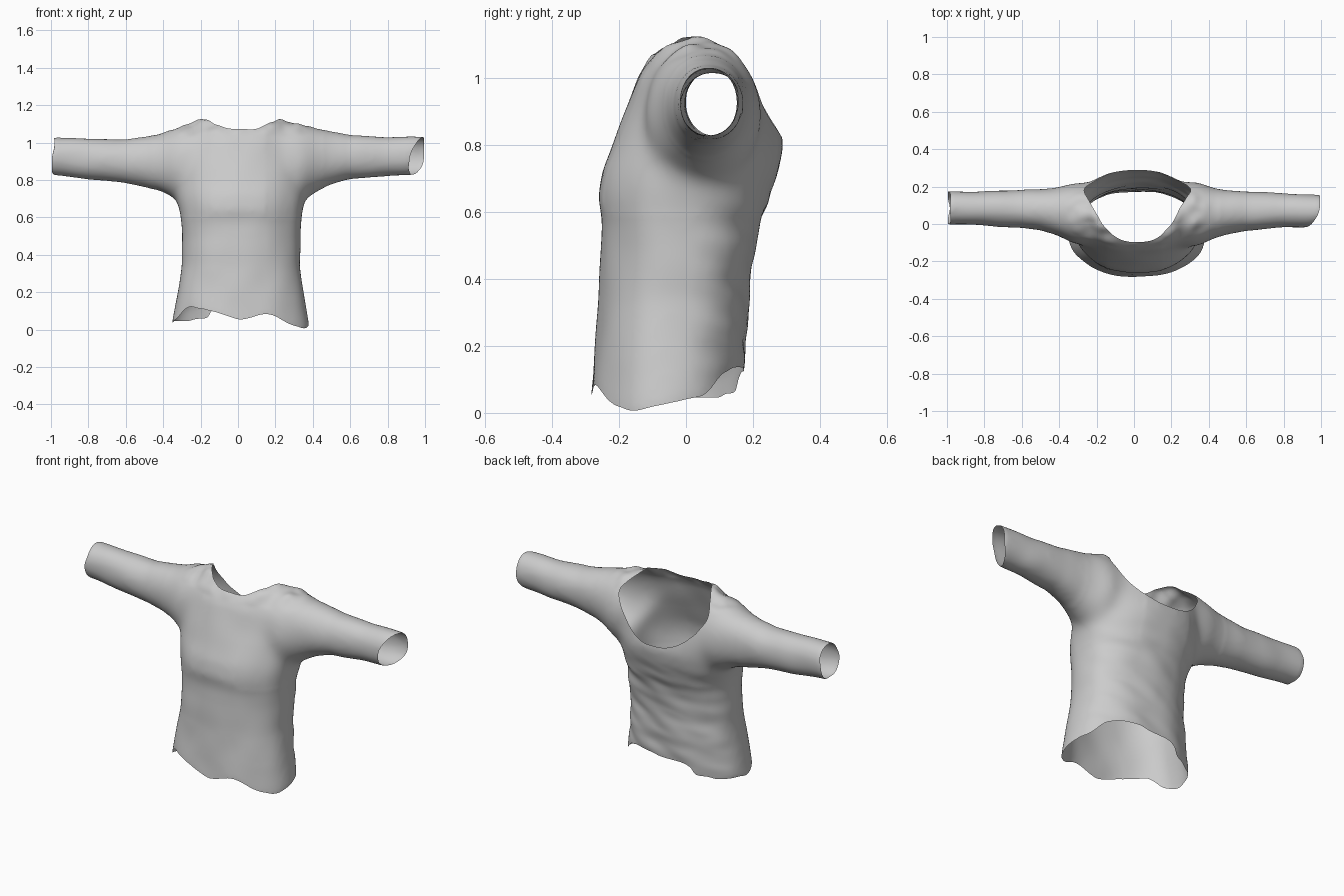
import bpy, bmesh, math
from mathutils import Vector, noise

if "Cube" in bpy.data.objects:
    bpy.data.objects.remove(bpy.data.objects["Cube"])


def interp(table, t):
    """Linear interpolation in a table of (key, value, ...) rows."""
    if t <= table[0][0]:
        return table[0][1:]
    for a, b in zip(table, table[1:]):
        if t <= b[0]:
            u = (t - a[0]) / (b[0] - a[0])
            return [p + (q - p) * u for p, q in zip(a[1:], b[1:])]
    return table[-1][1:]


def power(v, e):
    return math.copysign(abs(v) ** e, v)


def loft(bm, table, place, steps=50, sides=64, e=0.9):
    """Closed solid through rounded cross-sections; table rows: key, lo1, hi1, lo2, hi2."""
    rings = []
    k0, k1 = table[0][0], table[-1][0]
    for i in range(steps + 1):
        k = k0 + (k1 - k0) * i / steps
        a0, a1, b0, b1 = interp(table, k)
        ring = []
        for j in range(sides):
            t = math.tau * j / sides
            a = (a0 + a1) / 2 + (a1 - a0) / 2 * power(math.cos(t), e)
            b = (b0 + b1) / 2 + (b1 - b0) / 2 * power(math.sin(t), e)
            ring.append(bm.verts.new(place(k, a, b)))
        rings.append(ring)
    for r, s in zip(rings, rings[1:]):
        for j in range(sides):
            n = (j + 1) % sides
            bm.faces.new((r[j], r[n], s[n], s[j]))
    bm.faces.new(rings[0][::-1])
    bm.faces.new(rings[-1])


# Torso: z, left, right, front, back
torso = [
    (-0.10, -0.37, 0.39, -0.29, 0.17), (0.05, -0.353, 0.376, -0.285, 0.172),
    (0.20, -0.325, 0.352, -0.272, 0.178), (0.35, -0.30, 0.332, -0.26, 0.19),
    (0.50, -0.298, 0.335, -0.252, 0.205), (0.57, -0.305, 0.34, -0.252, 0.22),
    (0.64, -0.315, 0.35, -0.265, 0.25), (0.72, -0.33, 0.36, -0.252, 0.275),
    (0.80, -0.33, 0.36, -0.22, 0.29), (0.90, -0.33, 0.35, -0.182, 0.28),
    (1.00, -0.325, 0.34, -0.145, 0.25), (1.06, -0.30, 0.32, -0.108, 0.215),
    (1.10, -0.26, 0.30, -0.07, 0.18), (1.125, -0.22, 0.26, -0.04, 0.14),
]
# Sleeves: x, front, back, bottom, top
left_sleeve = [
    (-1.06, 0.0, 0.175, 0.832, 1.035), (-0.90, -0.005, 0.175, 0.815, 1.024),
    (-0.60, -0.02, 0.182, 0.782, 1.017), (-0.50, -0.035, 0.188, 0.76, 1.032),
    (-0.40, -0.065, 0.20, 0.732, 1.054), (-0.32, -0.11, 0.22, 0.69, 1.082),
    (-0.20, -0.12, 0.22, 0.70, 1.11), (-0.12, -0.06, 0.20, 0.75, 1.08),
]
right_sleeve = [
    (0.12, -0.06, 0.20, 0.75, 1.08), (0.20, -0.12, 0.22, 0.70, 1.11),
    (0.34, -0.12, 0.225, 0.68, 1.096), (0.40, -0.09, 0.20, 0.725, 1.084),
    (0.47, -0.065, 0.185, 0.768, 1.068), (0.60, -0.035, 0.175, 0.805, 1.04),
    (0.80, -0.022, 0.165, 0.82, 1.03), (1.08, -0.01, 0.15, 0.836, 1.03),
]

bm = bmesh.new()
loft(bm, torso, lambda k, a, b: (a, b, k))
for sleeve in (left_sleeve, right_sleeve):
    loft(bm, sleeve, lambda k, a, b: (k, a, b), e=0.95)
bmesh.ops.recalc_face_normals(bm, faces=bm.faces)
mesh = bpy.data.meshes.new("solids")
bm.to_mesh(mesh)
bm.free()
shirt = bpy.data.objects.new("shirt", mesh)
bpy.context.collection.objects.link(shirt)

# Fuse the solids into one skin
mod = shirt.modifiers.new("fuse", "REMESH")
mod.mode = "VOXEL"
mod.voxel_size = 0.013
dg = bpy.context.evaluated_depsgraph_get()
fused = bpy.data.meshes.new_from_object(shirt.evaluated_get(dg))
shirt.modifiers.clear()
shirt.data = fused
bpy.data.meshes.remove(mesh)

# Soften everything, and the sleeve seams most
bm = bmesh.new()
bm.from_mesh(fused)
seams = [v for v in bm.verts if 0.15 < abs(v.co.x) < 0.45 and v.co.z > 0.6]
for verts, count in ((bm.verts, 8), (seams, 25)):
    for _ in range(count):
        bmesh.ops.smooth_vert(bm, verts=verts, factor=0.5,
                              use_axis_x=True, use_axis_y=True, use_axis_z=True)

# Cloth wrinkles, strongest on the lower back and at the collar
bm.normal_update()
moves = []
for v in bm.verts:
    x, y, z = v.co
    body = max(0, min(1, (0.42 - abs(x)) / 0.1))
    back = max(0, min(1, y / 0.12)) * max(0, min(1, (0.75 - z) / 0.15))
    folds = noise.noise(Vector((x * 4 + z * 3, y * 4, z * 14 - x * 4)))
    soft = noise.noise(Vector((x * 7, y * 7, z * 6)))
    ruffle = noise.noise(Vector((x * 14, y * 14, 5))) * max(0, min(1, (z - 1.03) / 0.06))
    moves.append(v.normal * (0.010 * body * back * folds + 0.005 * soft
                             + 0.02 * body * ruffle))
for v, m in zip(bm.verts, moves):
    v.co += m

# Openings: hem height by angle, neck half-width by depth, slanted cuffs
hem = [(0, .03), (25, .05), (42, .12), (60, .14), (90, .125), (116, .115), (119, .06),
       (140, .05), (165, .045), (185, .03), (203, .06), (220, .125), (245, .10),
       (270, .05), (295, .09), (315, .03), (335, .004), (360, .03)]
neck = [(-0.10, 0), (-0.09, .08), (-0.06, .13), (0, .185), (0.1, .24),
        (0.17, .285), (0.22, .285), (0.4, .29)]


def removed(p):
    x, y, z = p
    if z < 0.2:
        ang = math.degrees(math.atan2((y + 0.05) * 1.5, x - 0.01)) % 360
        if z < interp(hem, ang)[0]:
            return True
    if x > min(1.0, 0.93 + 0.5 * y + 0.3 * (z - 0.93)):
        return True
    if x < -0.99 - 0.01 * math.sin(z * 30):
        return True
    dx = x - 0.015
    return (y > -0.10 and abs(dx) < interp(neck, y)[0]
            and z > 0.82 + 1.6 * dx * dx + 9 * dx ** 4)


gone = [f for f in bm.faces if removed(f.calc_center_median())]
bmesh.ops.delete(bm, geom=gone, context="FACES")

# Even out the cut edges
for _ in range(10):
    new = {}
    for v in bm.verts:
        near = [e.other_vert(v).co for e in v.link_edges if e.is_boundary]
        if len(near) == 2:
            new[v] = v.co * 0.5 + (near[0] + near[1]) * 0.25
    for v, co in new.items():
        v.co = co

bm.to_mesh(fused)
bm.free()
fused.name = "shirt"
for p in fused.polygons:
    p.use_smooth = True
